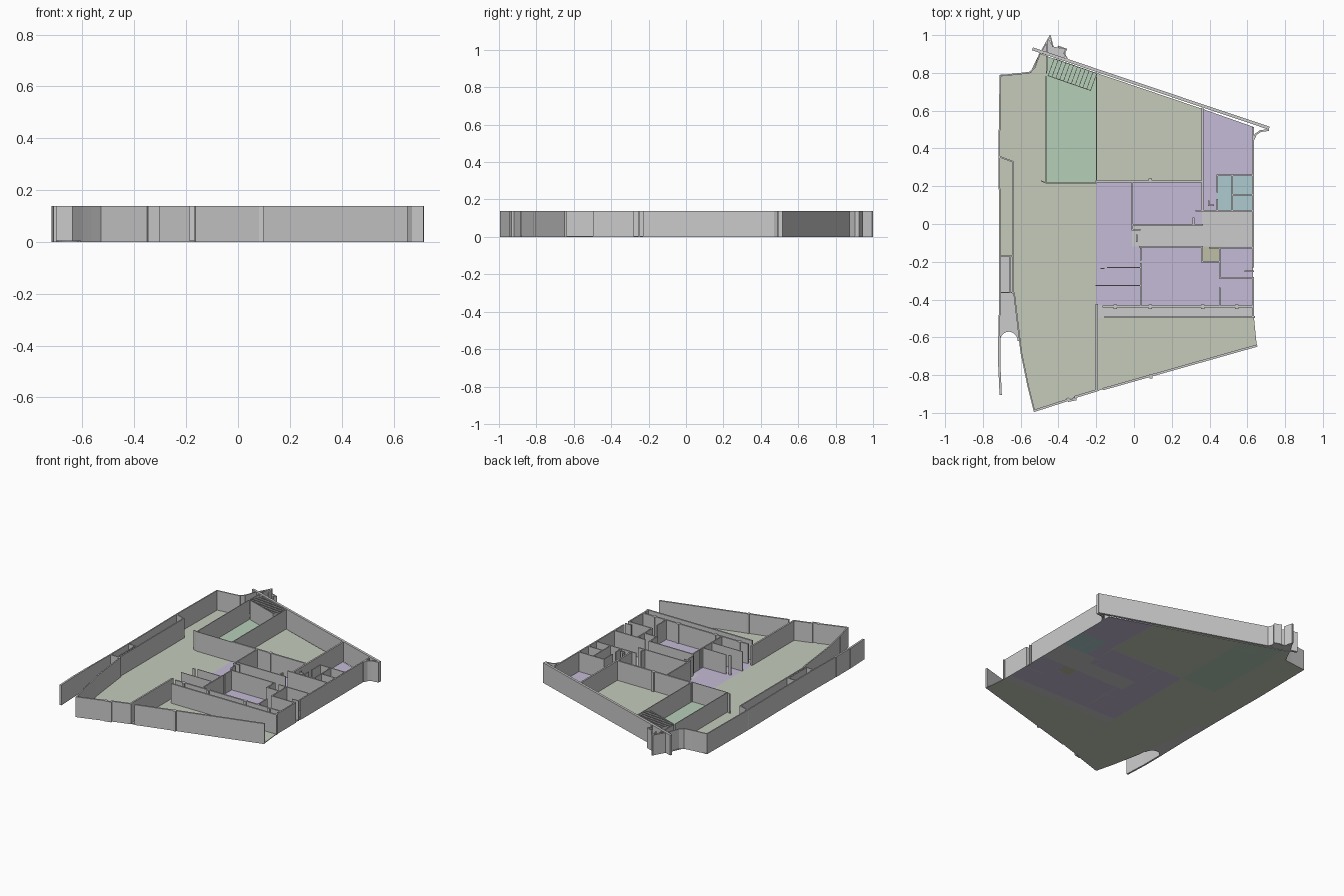
import bpy, bmesh, math
from mathutils import Vector

H = 0.138      # wall height
SLAB = 0.005   # floor thickness


def finish(name, bm, mat=None):
    bmesh.ops.recalc_face_normals(bm, faces=bm.faces)
    me = bpy.data.meshes.new(name)
    bm.to_mesh(me)
    bm.free()
    ob = bpy.data.objects.new(name, me)
    bpy.context.collection.objects.link(ob)
    if mat:
        me.materials.append(mat)
    return ob


def prism(bm, pts, z0, z1):
    low = [bm.verts.new((x, y, z0)) for x, y in pts]
    face = bm.faces.new(low)
    ext = bmesh.ops.extrude_face_region(bm, geom=[face], use_keep_orig=True)
    for v in ext["geom"]:
        if isinstance(v, bmesh.types.BMVert):
            v.co.z = z1


def walls(name, paths, t):
    """Full-height walls of thickness t along each polyline."""
    bm = bmesh.new()
    for path in paths:
        for a, b in zip(path, path[1:]):
            a, b = Vector(a), Vector(b)
            d = (b - a).normalized() * t / 2
            n = Vector((-d.y, d.x))
            prism(bm, [a - d - n, b + d - n, b + d + n, a - d + n], 0, H)
    return finish(name, bm)


def material(name, r, g, b):
    m = bpy.data.materials.new(name)
    m.diffuse_color = (r, g, b, 1)
    return m


def floor(name, outlines, mat=None):
    bm = bmesh.new()
    for pts in outlines:
        prism(bm, pts, 0, SLAB)
    return finish(name, bm, mat)


def rect(x0, y0, x1, y1):
    return [(x0, y0), (x1, y0), (x1, y1), (x0, y1)]


beige = material("beige_floor", 0.56, 0.60, 0.50)
green = material("green_floor", 0.47, 0.62, 0.48)
purple = material("purple_floor", 0.56, 0.50, 0.68)
teal = material("teal_floor", 0.42, 0.60, 0.62)
khaki = material("khaki_floor", 0.53, 0.52, 0.38)

# Floors, one slab per use of room
floor("hall_floor", [[(-0.71, 0.79), (-0.55, 0.80), (-0.50, 0.905), (-0.465, 0.89),
                      (-0.465, 0.22), (-0.20, 0.22), (-0.20, -0.885), (-0.53, -0.985),
                      (-0.595, -0.70), (-0.64, -0.36), (-0.64, 0.33), (-0.715, 0.36)]], beige)
floor("side_passage_floor", [rect(-0.71, -0.17, -0.64, 0.35)], beige)
floor("upper_room_floor", [[(-0.20, 0.22), (0.36, 0.22), (0.36, 0.61), (-0.20, 0.80)]], beige)
floor("lower_room_floor", [[(-0.20, -0.885), (0.65, -0.645), (0.635, -0.495), (-0.20, -0.495)]], beige)
floor("stair_hall_floor", [[(-0.465, 0.22), (-0.20, 0.22), (-0.20, 0.80), (-0.465, 0.89)]], green)
floor("office_floor", [
    rect(-0.20, -0.43, -0.01, 0.22), rect(-0.01, 0, 0.36, 0.22), rect(-0.01, -0.43, 0.36, -0.12),
    rect(0.36, -0.43, 0.45, -0.20), rect(0.45, -0.43, 0.63, -0.12), rect(0.36, 0.07, 0.44, 0.26),
    [(0.36, 0.26), (0.63, 0.26), (0.63, 0.515), (0.36, 0.61)]], purple)
floor("washroom_floor", [rect(0.44, 0.07, 0.63, 0.26)], teal)
floor("closet_floor", [rect(0.36, -0.20, 0.45, -0.12)], khaki)
floor("corridor_floor", [rect(-0.01, -0.12, 0.36, 0), rect(0.36, -0.12, 0.63, 0.07),
                         rect(-0.20, -0.495, 0.635, -0.43)])
floor("landing_floor", [[(-0.50, 0.905), (-0.37, 0.865), (-0.36, 0.925), (-0.43, 0.94), (-0.45, 0.98)]])

# Passage end with an arched edge
arch = [(-0.663 + 0.047 * math.cos(a), -0.62 + 0.05 * math.sin(a))
        for a in [math.pi * i / 10 for i in range(11)]]
floor("passage_end_floor", [[(-0.64, -0.17), (-0.71, -0.17), (-0.715, -0.62)] + arch[::-1]
                            + [(-0.605, -0.62), (-0.635, -0.36)]])

# Outer walls
walls("back_wall", [[(-0.53, 0.925), (0.708, 0.51)]], 0.016)
walls("right_wall", [[(0.63, 0.51), (0.63, -0.225)], [(0.63, -0.285), (0.63, -0.485)]], 0.009)
walls("back_right_fin", [[(0.71, 0.512), (0.71, 0.497), (0.67, 0.492), (0.645, 0.475), (0.634, 0.45)]], 0.01)
walls("front_wall", [[(0.647, -0.645), (-0.16, -0.873)], [(-0.195, -0.88), (-0.31, -0.915)],
                     [(-0.31, -0.928), (-0.345, -0.935), (-0.35, -0.925)],
                     [(-0.345, -0.93), (-0.525, -0.988)]], 0.012)
walls("left_inner_wall", [[(-0.528, -0.987), (-0.56, -0.86), (-0.597, -0.68), (-0.635, -0.365)],
                          [(-0.642, -0.365), (-0.642, 0.33), (-0.714, 0.357)]], 0.008)
walls("left_outer_wall", [[(-0.548, 0.803), (-0.6, 0.796), (-0.708, 0.785), (-0.714, 0.36),
                           (-0.71, 0.0), (-0.71, -0.36), (-0.714, -0.60)]], 0.008)
walls("left_end_wall", [[(-0.713, -0.60), (-0.713, -0.75), (-0.706, -0.90)]], 0.012)
walls("passage_cross_walls", [[(-0.71, -0.17), (-0.65, -0.17)], [(-0.71, -0.363), (-0.64, -0.363)],
                              [(-0.655, -0.17), (-0.655, -0.36)]], 0.006)
walls("entrance_walls", [[(-0.548, 0.805), (-0.525, 0.83), (-0.497, 0.905)],
                         [(-0.49, 0.915), (-0.444, 0.996), (-0.43, 0.94)],
                         [(-0.459, 0.96), (-0.463, 0.80)],
                         [(-0.40, 0.94), (-0.358, 0.925), (-0.37, 0.905), (-0.352, 0.87)]], 0.007)

# Stair: a tilted row of thin full-height risers between two strings
start, run, across = Vector((-0.455, 0.785)), Vector((0.225, -0.078)), Vector((0.033, 0.09))
walls("stair_risers", [[start + run * (i / 11), start + run * (i / 11) + across] for i in range(12)], 0.003)
walls("stair_strings", [[start, start + run], [start + across, start + across + run]], 0.004)

# Room partitions
walls("thin_partitions", [
    [(-0.465, 0.78), (-0.465, 0.22)], [(-0.49, 0.227), (-0.465, 0.218), (-0.20, 0.218)],
    [(-0.198, 0.22), (-0.198, 0.80)], [(-0.20, -0.325), (0.03, -0.325)],
    [(-0.14, -0.23), (0.03, -0.23)], [(-0.175, -0.235), (-0.16, -0.235)]], 0.005)
walls("main_partitions", [
    [(-0.198, 0.225), (0.36, 0.225)], [(0.362, 0.61), (0.362, 0.08)],
    [(-0.197, -0.43), (-0.197, -0.875)], [(-0.16, -0.437), (0.63, -0.437)],
    [(-0.15, -0.493), (0.635, -0.493)]], 0.011)
walls("office_partitions", [
    [(-0.01, 0.22), (-0.01, -0.03), (0.03, -0.03)], [(-0.01, -0.005), (0.36, -0.005)],
    [(0.315, -0.005), (0.315, 0.03)], [(0.33, 0.07), (0.63, 0.07)],
    [(0.015, -0.06), (0.015, -0.09)], [(0.03, -0.12), (0.36, -0.12), (0.36, -0.20), (0.45, -0.20)],
    [(0.035, -0.13), (0.035, -0.19)], [(0.035, -0.21), (0.035, -0.43)],
    [(0.40, -0.125), (0.63, -0.125)], [(0.455, -0.13), (0.455, -0.285), (0.63, -0.285)],
    [(0.455, -0.34), (0.455, -0.43)], [(0.59, -0.25), (0.63, -0.25)]], 0.008)
walls("washroom_partitions", [
    [(0.44, 0.07), (0.44, 0.13)], [(0.44, 0.17), (0.44, 0.258), (0.63, 0.258)],
    [(0.52, 0.25), (0.52, 0.07)], [(0.52, 0.155), (0.63, 0.155)],
    [(0.395, 0.12), (0.395, 0.10), (0.42, 0.10)]], 0.007)

# Square columns set into the partitions
bm = bmesh.new()
for x, y in [(0.085, 0.228), (0.085, -0.438), (0.365, -0.438), (-0.1, -0.438), (0.09, -0.805), (0.545, -0.438)]:
    prism(bm, rect(x - 0.009, y - 0.012, x + 0.009, y + 0.012), 0, H)
finish("columns", bm)
